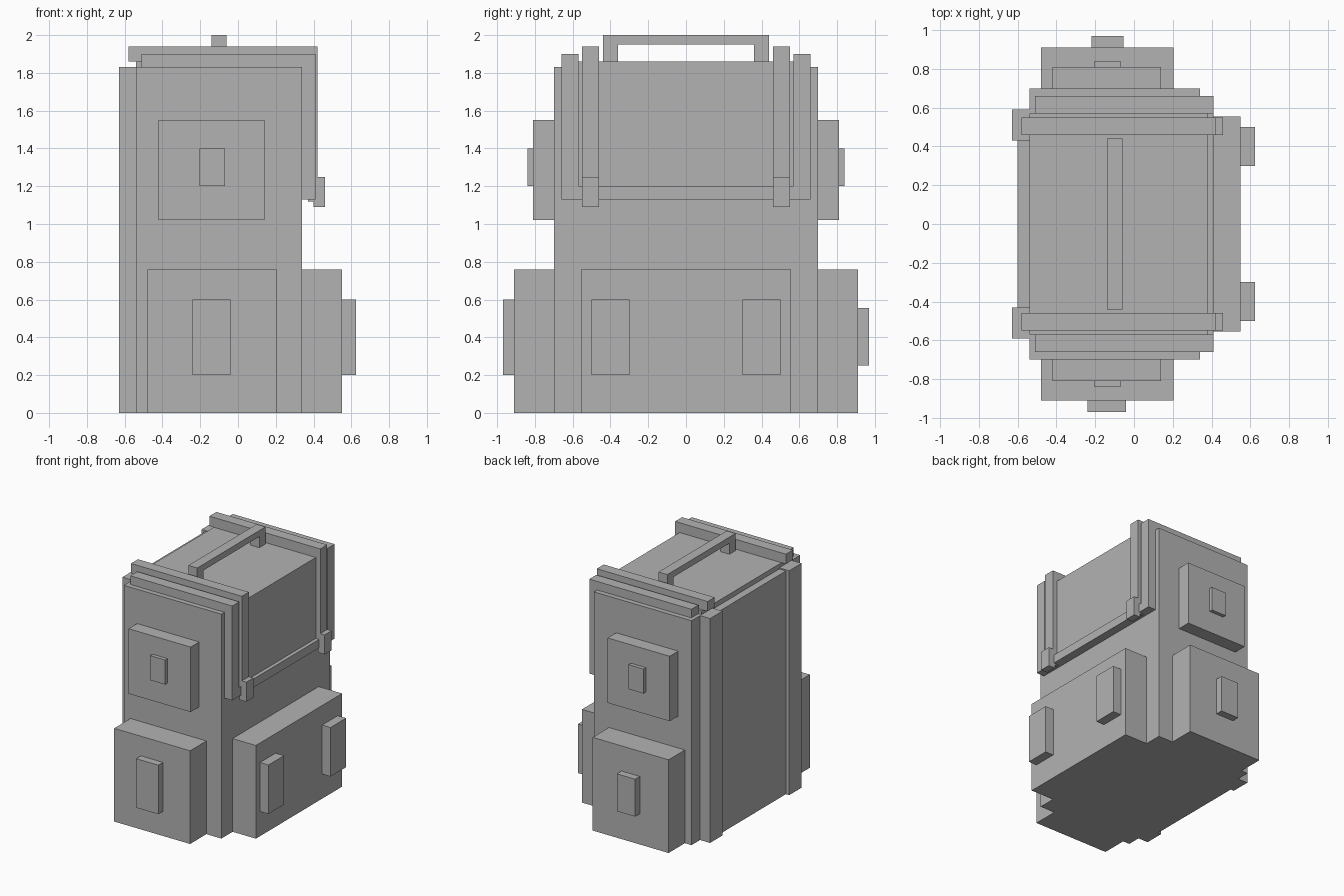
import bpy
import bmesh
from mathutils import Vector

cube = bpy.data.objects.get("Cube")
if cube:
    bpy.data.objects.remove(cube, do_unlink=True)

grey = bpy.data.materials.new("plain_grey")
grey.use_nodes = True
grey.diffuse_color = (0.45, 0.45, 0.45, 1)
grey.node_tree.nodes["Principled BSDF"].inputs["Base Color"].default_value = (0.45, 0.45, 0.45, 1)


def finish(name, bm):
    mesh = bpy.data.meshes.new(name)
    bmesh.ops.recalc_face_normals(bm, faces=bm.faces)
    bm.to_mesh(mesh)
    bm.free()
    mesh.materials.append(grey)
    obj = bpy.data.objects.new(name, mesh)
    bpy.context.collection.objects.link(obj)
    return obj


def box(name, x, y, z):
    """Box between the given (low, high) limits on each axis."""
    bm = bmesh.new()
    bmesh.ops.create_cube(bm, size=1)
    for v in bm.verts:
        v.co = Vector([r[0] if c < 0 else r[1] for c, r in zip(v.co, (x, y, z))])
    return finish(name, bm)


def pair(name, x, y, z):
    """The same box on both sides of the y = 0 plane."""
    box("right_" + name, x, (-y[1], -y[0]), z)
    box("left_" + name, x, y, z)


def extrude(name, outline, axis, low, high):
    """Flat outline pushed along an axis (x or y)."""
    bm = bmesh.new()
    place = (lambda a, b: (low, a, b)) if axis == "x" else (lambda a, b: (a, low, b))
    face = bm.faces.new([bm.verts.new(place(a, b)) for a, b in outline])
    new = bmesh.ops.extrude_face_region(bm, geom=[face])["geom"]
    depth = high - low
    shift = (depth, 0, 0) if axis == "x" else (0, depth, 0)
    bmesh.ops.translate(bm, verts=[g for g in new if isinstance(g, bmesh.types.BMVert)], vec=shift)
    return finish(name, bm)


# Pack body, back padding and shoulder straps
box("pack_body", (-0.54, 0.34), (-0.70, 0.70), (0, 1.83))
box("back_padding", (-0.60, -0.53), (-0.55, 0.55), (0, 1.82))
pair("shoulder_strap", (-0.63, -0.54), (0.43, 0.59), (0, 1.83))

# Lid with raised border
box("lid", (-0.54, 0.38), (-0.57, 0.57), (1.15, 1.86))
box("lid_lower_border", (0.30, 0.41), (-0.57, 0.57), (1.13, 1.20))
pair("lid_side_border", (-0.51, 0.41), (0.57, 0.66), (1.13, 1.90))

# Lid straps folding over the edge, with end clips
strap = [(-0.58, 1.86), (0.37, 1.86), (0.37, 1.12), (0.42, 1.12), (0.42, 1.94), (-0.58, 1.94)]
for side, low in (("right", -0.55), ("left", 0.46)):
    extrude(side + "_lid_strap", strap, "y", low, low + 0.09)
pair("strap_clip", (0.40, 0.46), (0.46, 0.55), (1.09, 1.25))

# Carry handle
handle = [(-0.44, 1.85), (-0.36, 1.85), (-0.36, 1.95), (0.36, 1.95),
          (0.36, 1.85), (0.44, 1.85), (0.44, 2.0), (-0.44, 2.0)]
extrude("carry_handle", handle, "x", -0.14, -0.06)

# Large pocket and its two buckles
box("main_pocket", (0.33, 0.55), (-0.555, 0.555), (0, 0.76))
pair("main_pocket_buckle", (0.54, 0.625), (0.30, 0.50), (0.20, 0.60))

# Side pockets with buckles
pair("lower_side_pocket", (-0.48, 0.205), (0.69, 0.91), (0, 0.76))
box("right_lower_buckle", (-0.24, -0.04), (-0.97, -0.90), (0.20, 0.60))
box("left_lower_buckle", (-0.22, -0.055), (0.90, 0.97), (0.25, 0.555))
pair("upper_side_pocket", (-0.42, 0.14), (0.69, 0.81), (1.02, 1.55))
pair("upper_buckle", (-0.205, -0.07), (0.80, 0.84), (1.20, 1.40))
